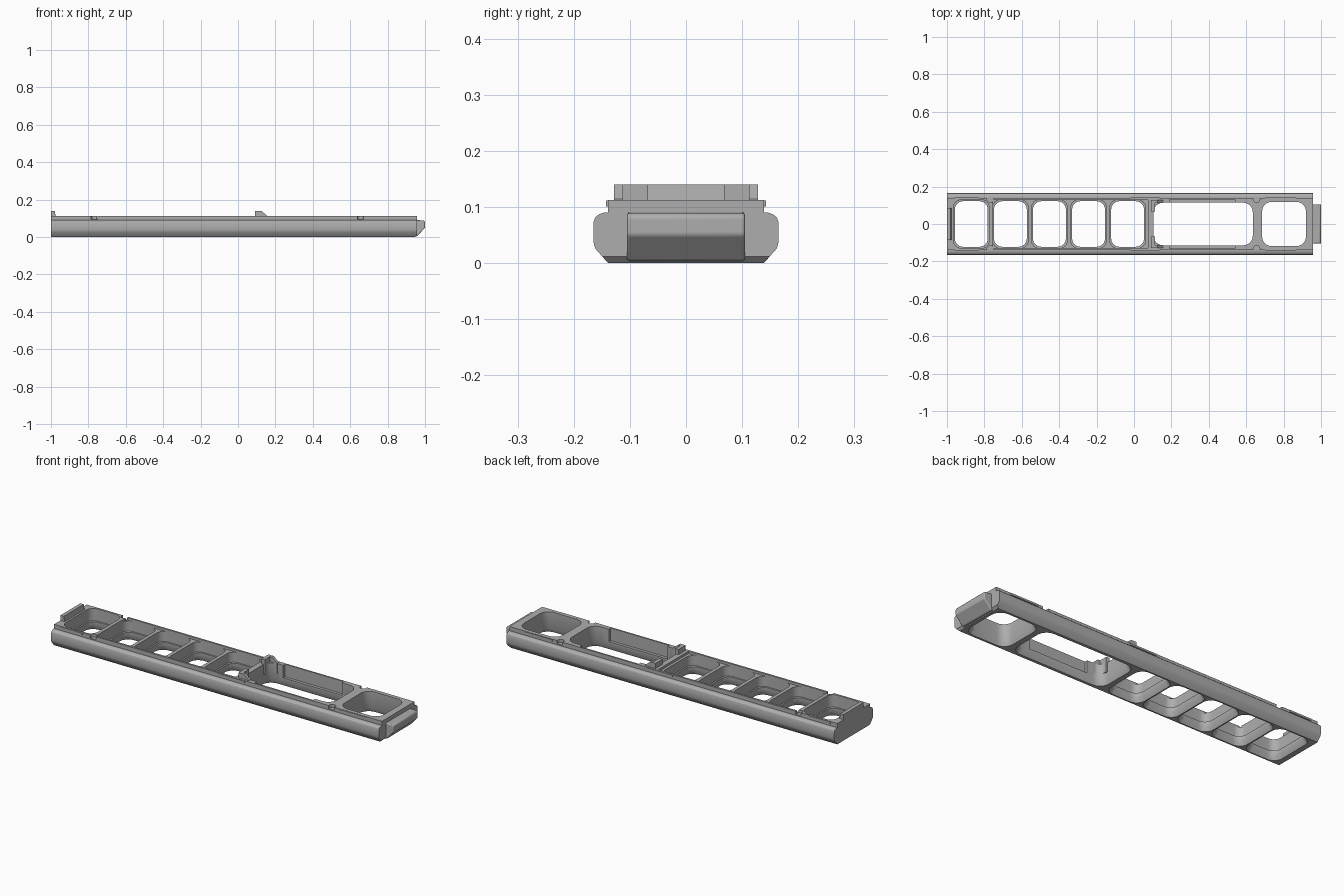
import bpy, bmesh, math

if "Cube" in bpy.data.objects:
    bpy.data.objects.remove(bpy.data.objects["Cube"], do_unlink=True)

grey = bpy.data.materials.new("plain grey")
grey.use_nodes = True
grey.diffuse_color = (0.42, 0.42, 0.42, 1)
bsdf = next(n for n in grey.node_tree.nodes if n.type == 'BSDF_PRINCIPLED')
bsdf.inputs["Base Color"].default_value = grey.diffuse_color


def loft(name, rings):
    """Closed solid through a list of equal-length rings."""
    bm = bmesh.new()
    loops = [[bm.verts.new(p) for p in ring] for ring in rings]
    n = len(loops[0])
    for a, b in zip(loops, loops[1:]):
        for i in range(n):
            j = (i + 1) % n
            bm.faces.new((a[i], a[j], b[j], b[i]))
    bm.faces.new(loops[0][::-1])
    bm.faces.new(loops[-1])
    bmesh.ops.recalc_face_normals(bm, faces=bm.faces)
    mesh = bpy.data.meshes.new(name)
    bm.to_mesh(mesh)
    bm.free()
    mesh.materials.append(grey)
    obj = bpy.data.objects.new(name, mesh)
    bpy.context.collection.objects.link(obj)
    return obj


def rounded(cx, hx, hy, r, z, steps=6):
    """Rounded rectangle ring lying flat at height z."""
    ring = []
    for k, (sx, sy) in enumerate(((1, 1), (-1, 1), (-1, -1), (1, -1))):
        for i in range(steps + 1):
            a = math.pi / 2 * (k + i / steps)
            ring.append((cx + sx * (hx - r) + r * math.cos(a),
                         sy * (hy - r) + r * math.sin(a), z))
    return ring


def box(name, x0, x1, y0, y1, z0, z1):
    return loft(name, [[(x0, y0, z), (x1, y0, z), (x1, y1, z), (x0, y1, z)] for z in (z0, z1)])


def prism(name, side, y0, y1):
    """Side outline in x and z, swept across y."""
    return loft(name, [[(x, y, z) for x, z in side] for y in (y0, y1)])


def smooth(obj):
    bpy.ops.object.select_all(action='DESELECT')
    obj.select_set(True)
    bpy.context.view_layer.objects.active = obj
    bpy.ops.object.shade_smooth_by_angle(angle=math.radians(30))


# Long rail: stepped section with chamfered base and rounded shoulders
half = [(0.139, 0), (0.162, 0.026), (0.165, 0.038), (0.165, 0.072), (0.162, 0.081),
        (0.155, 0.087), (0.146, 0.09), (0.139, 0.09), (0.139, 0.1125)]
section = half + [(-y, z) for y, z in reversed(half)]
rail = loft("rail_body", [[(x, y, z) for y, z in section] for x in (-1, 0.956)])

cutters = []
# Five equal cells, wide at the top with a throat and a flared base
for i in range(5):
    cx = -0.87 + 0.209 * i
    cutters.append(loft("cell_cutter", [
        rounded(cx, 0.104, 0.134, 0.05, -0.005), rounded(cx, 0.088, 0.122, 0.045, 0.025),
        rounded(cx, 0.088, 0.122, 0.045, 0.045), rounded(cx, 0.095, 0.129, 0.04, 0.046),
        rounded(cx, 0.095, 0.129, 0.04, 0.15)]))

# Long bay and square end cell
for cx, hx, hy in ((0.37, 0.265, 0.114), (0.802, 0.117, 0.118)):
    cutters.append(loft("bay_cutter", [
        rounded(cx, hx + 0.012, hy + 0.012, 0.055, -0.005), rounded(cx, hx, hy, 0.05, 0.025),
        rounded(cx, hx, hy, 0.05, 0.15)]))

# Lowered divider tops, bay side slots and the undercut end
cutters.append(box("divider_cutter", -0.755, 0.075, -0.128, 0.128, 0.1, 0.15))
cutters.append(box("slot_cutter", 0.19, 0.54, -0.13, 0.13, 0.045, 0.15))
cutters.append(prism("end_cutter", [(0.943, -0.001), (0.97, -0.001), (0.97, 0.026)], -0.2, 0.2))

# Small round notches in both rims
for nx in (-0.768, 0.655):
    for s in (-1, 1):
        cutters.append(loft("notch_cutter", [
            [(nx + 0.018 * math.cos(k * math.pi / 8), s * 0.133 + 0.018 * math.sin(k * math.pi / 8), z)
             for k in range(16)] for z in (0.096, 0.15)]))

bpy.context.view_layer.objects.active = rail
for c in cutters:
    mod = rail.modifiers.new("cut", 'BOOLEAN')
    mod.operation, mod.solver, mod.object = 'DIFFERENCE', 'EXACT', c
    bpy.ops.object.modifier_apply(modifier=mod.name)
for c in cutters:
    bpy.data.objects.remove(c, do_unlink=True)
smooth(rail)

# End boss with a sloping underside
boss = prism("end_boss", [(0.94, 0.004), (0.958, 0.004), (1.0, 0.05), (1.0, 0.082),
                          (0.994, 0.089), (0.94, 0.0905)], -0.105, 0.105)
bev = boss.modifiers.new("soft corners", 'BEVEL')
bev.width, bev.segments = 0.006, 3
smooth(boss)

# Raised lip on the opposite end
prism("end_lip", [(-1, 0.11), (-0.975, 0.11), (-0.98, 0.14), (-1, 0.14)], -0.085, 0.085)

# Hooked tabs at the head of the long bay, and snap ribs along the rims
for s, side in ((1, "left"), (-1, "right")):
    loft("tab_wall_" + side, [[(x, s * y, z) for x, z in
         ((0.092, 0.06), (0.155, 0.06), (0.155, 0.114), (0.125, 0.14), (0.092, 0.14))]
         for y in (0.112, 0.128)])
    box("tab_hook_" + side, 0.092, 0.112, s * 0.068, s * 0.12, 0.06, 0.14)
    for x0, x1 in ((-0.96, -0.83), (-0.02, 0.14), (0.7, 0.865)):
        box("snap_rib_" + side, x0, x1, s * 0.136, s * 0.1425, 0.101, 0.111)
